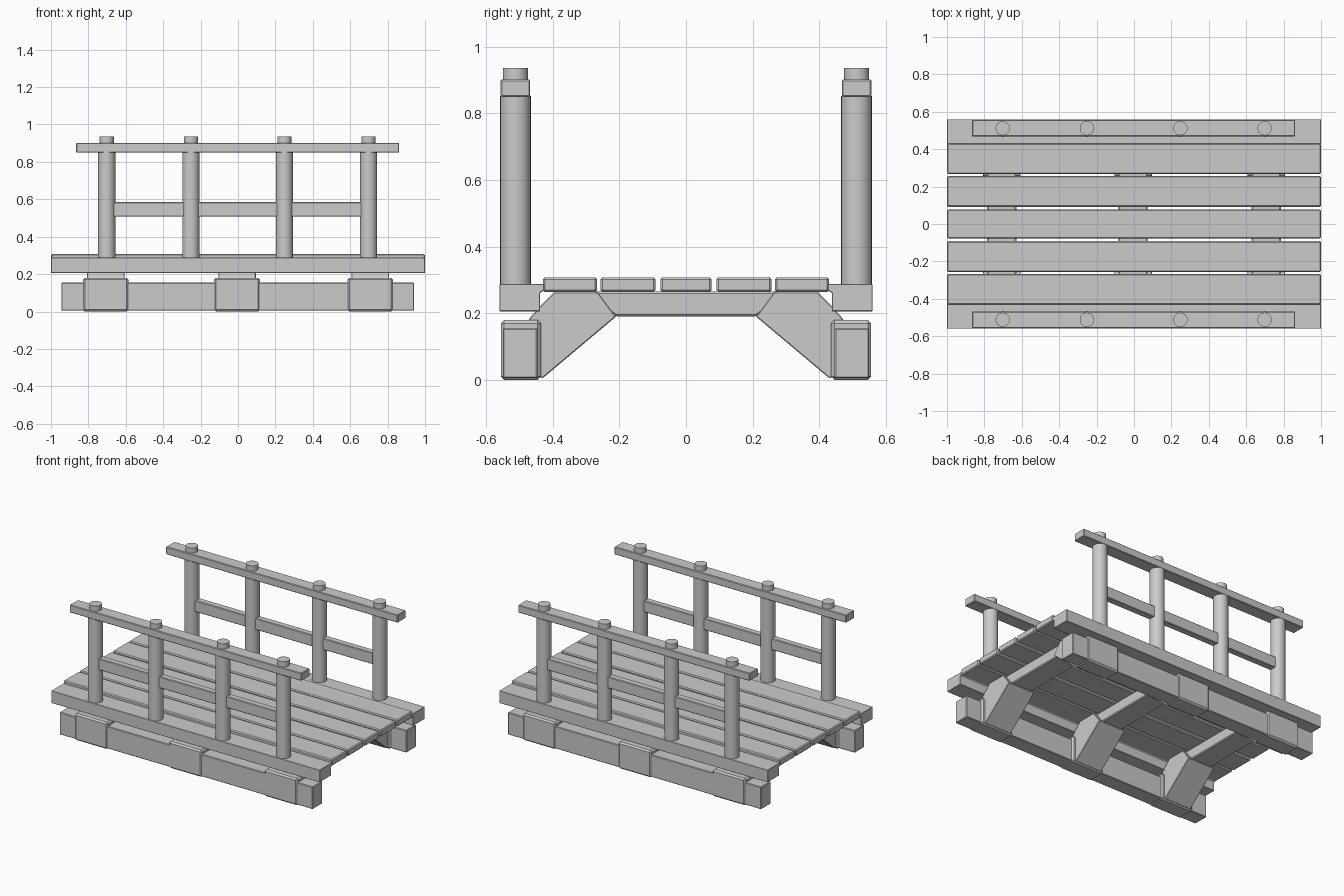
import bpy, bmesh
from mathutils import Vector

if "Cube" in bpy.data.objects:
    bpy.data.objects.remove(bpy.data.objects["Cube"])


def finish(name, bm, bevel=0.0, smooth=False):
    """Turn a bmesh into a named object with softened edges."""
    bmesh.ops.recalc_face_normals(bm, faces=bm.faces)
    if bevel:
        bmesh.ops.bevel(bm, geom=list(bm.edges), offset=bevel, segments=1, affect='EDGES')
    me = bpy.data.meshes.new(name)
    bm.to_mesh(me)
    bm.free()
    ob = bpy.data.objects.new(name, me)
    bpy.context.collection.objects.link(ob)
    if smooth:
        bpy.ops.object.select_all(action='DESELECT')
        ob.select_set(True)
        bpy.context.view_layer.objects.active = ob
        bpy.ops.object.shade_smooth_by_angle(angle=0.7)
    return ob


def box(name, x, y, z, bevel=0.004):
    """Box from (min, max) ranges on each axis."""
    bm = bmesh.new()
    bmesh.ops.create_cube(bm, size=1)
    for v in bm.verts:
        v.co = Vector([(r[0] + r[1]) / 2 + c * (r[1] - r[0]) for r, c in zip((x, y, z), v.co)])
    return finish(name, bm, bevel)


def prism(name, profile, x, bevel=0.004):
    """Extrude a (y, z) profile along x."""
    bm = bmesh.new()
    face = bm.faces.new([bm.verts.new((x[0], py, pz)) for py, pz in profile])
    ext = bmesh.ops.extrude_face_region(bm, geom=[face])
    verts = [g for g in ext['geom'] if isinstance(g, bmesh.types.BMVert)]
    bmesh.ops.translate(bm, verts=verts, vec=(x[1] - x[0], 0, 0))
    return finish(name, bm, bevel)


def post(name, x, y):
    """Round post with a thinner peg through the handrail."""
    bm = bmesh.new()
    for r, z0, z1 in ((0.046, 0.27, 0.852), (0.038, 0.84, 0.937)):
        res = bmesh.ops.create_cone(bm, cap_ends=True, segments=24, radius1=r, radius2=r, depth=z1 - z0)
        bmesh.ops.translate(bm, verts=res['verts'], vec=(x, y, (z0 + z1) / 2))
    return finish(name, bm, smooth=True)


def side_range(s, a, b):
    return tuple(sorted((s * a, s * b)))


# Deck planks
for i, (a, b) in enumerate(((-0.43, -0.267), (-0.257, -0.092), (-0.077, 0.077), (0.092, 0.257), (0.267, 0.43))):
    box(f"deck_plank_{i + 1}", (-1, 1), (a, b), (0.264, 0.308), 0.006)

support_x = (-0.707, -0.005, 0.707)

# Mirrored sides: edge beam, railing, ground beam, blocks and braces
for s, side in ((-1, "front"), (1, "back")):
    edge = [(0.56, 0.206), (0.56, 0.288), (0.426, 0.288), (0.426, 0.268), (0.438, 0.262), (0.438, 0.206)]
    prism(f"{side}_edge_beam", [(s * y, z) for y, z in edge], (-1, 1), 0.002)
    box(f"{side}_handrail", (-0.865, 0.862), side_range(s, 0.468, 0.557), (0.85, 0.902))
    box(f"{side}_middle_rail", (-0.70, 0.70), side_range(s, 0.49, 0.535), (0.508, 0.585))
    for i, x in enumerate((-0.702, -0.252, 0.248, 0.698)):
        post(f"{side}_post_{i + 1}", x, s * 0.512)
    box(f"{side}_ground_beam", (-0.945, 0.942), side_range(s, 0.446, 0.55), (0.005, 0.155))
    for i, x in enumerate(support_x):
        box(f"{side}_foot_block_{i + 1}", (x - 0.122, x + 0.122), side_range(s, 0.436, 0.556), (0, 0.18), 0.01)
        brace = [(0.445, 0.01), (0.475, 0.17), (0.47, 0.185), (0.437, 0.222), (0.395, 0.264),
                 (0.265, 0.264), (0.21, 0.19), (0.43, 0.005)]
        prism(f"{side}_brace_{i + 1}", [(s * y, z) for y, z in brace], (x - 0.1, x + 0.1), 0.003)

# Cross beams under the deck
for i, x in enumerate(support_x):
    beam = [(-0.31, 0.265), (-0.21, 0.19), (0.21, 0.19), (0.31, 0.265)]
    prism(f"cross_beam_{i + 1}", beam, (x - 0.078, x + 0.078), 0.006)
